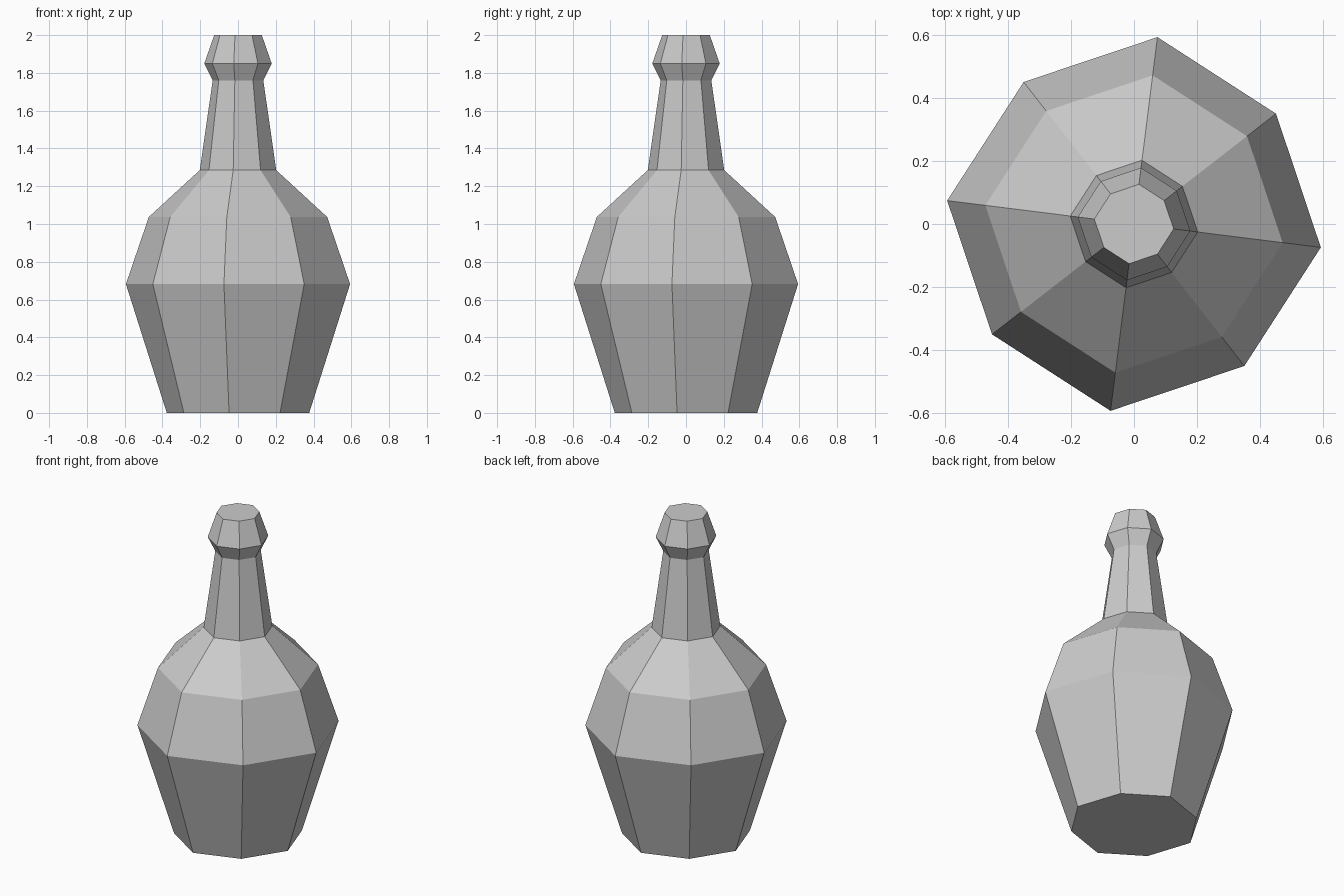
import bpy
import bmesh
from math import cos, sin, radians

cube = bpy.data.objects.get("Cube")
if cube:
    bpy.data.objects.remove(cube, do_unlink=True)

SIDES = 8
TURN = radians(-7.15)
DIAGONAL = 0.955  # every second corner sits slightly closer to the axis

# Radius and height of each ring, from base to mouth
PROFILE = [(0.38, 0), (0.598, 0.682), (0.476, 1.037), (0.204, 1.285),
           (0.135, 1.761), (0.18, 1.849), (0.127, 2)]

# Single grey material
grey = bpy.data.materials.new("grey")
grey.use_nodes = True
colour = (0.6, 0.6, 0.6, 1)
grey.diffuse_color = colour
shader = next(n for n in grey.node_tree.nodes if n.type == 'BSDF_PRINCIPLED')
shader.inputs["Base Color"].default_value = colour


def add_ring(bm, radius, z):
    ring = []
    for i in range(SIDES):
        a = TURN + radians(360 / SIDES) * i
        r = radius * (DIAGONAL if i % 2 else 1)
        ring.append(bm.verts.new((r * cos(a), r * sin(a), z)))
    return ring


# Faceted bottle: stacked rings, skinned and capped
bm = bmesh.new()
rings = [add_ring(bm, r, z) for r, z in PROFILE]
for low, high in zip(rings, rings[1:]):
    for i in range(SIDES):
        j = (i + 1) % SIDES
        bm.faces.new((low[i], low[j], high[j], high[i]))
bm.faces.new(rings[0][::-1])
bm.faces.new(rings[-1])
bmesh.ops.recalc_face_normals(bm, faces=bm.faces)

mesh = bpy.data.meshes.new("bottle")
bm.to_mesh(mesh)
bm.free()
mesh.materials.append(grey)
bottle = bpy.data.objects.new("bottle", mesh)
bpy.context.collection.objects.link(bottle)
